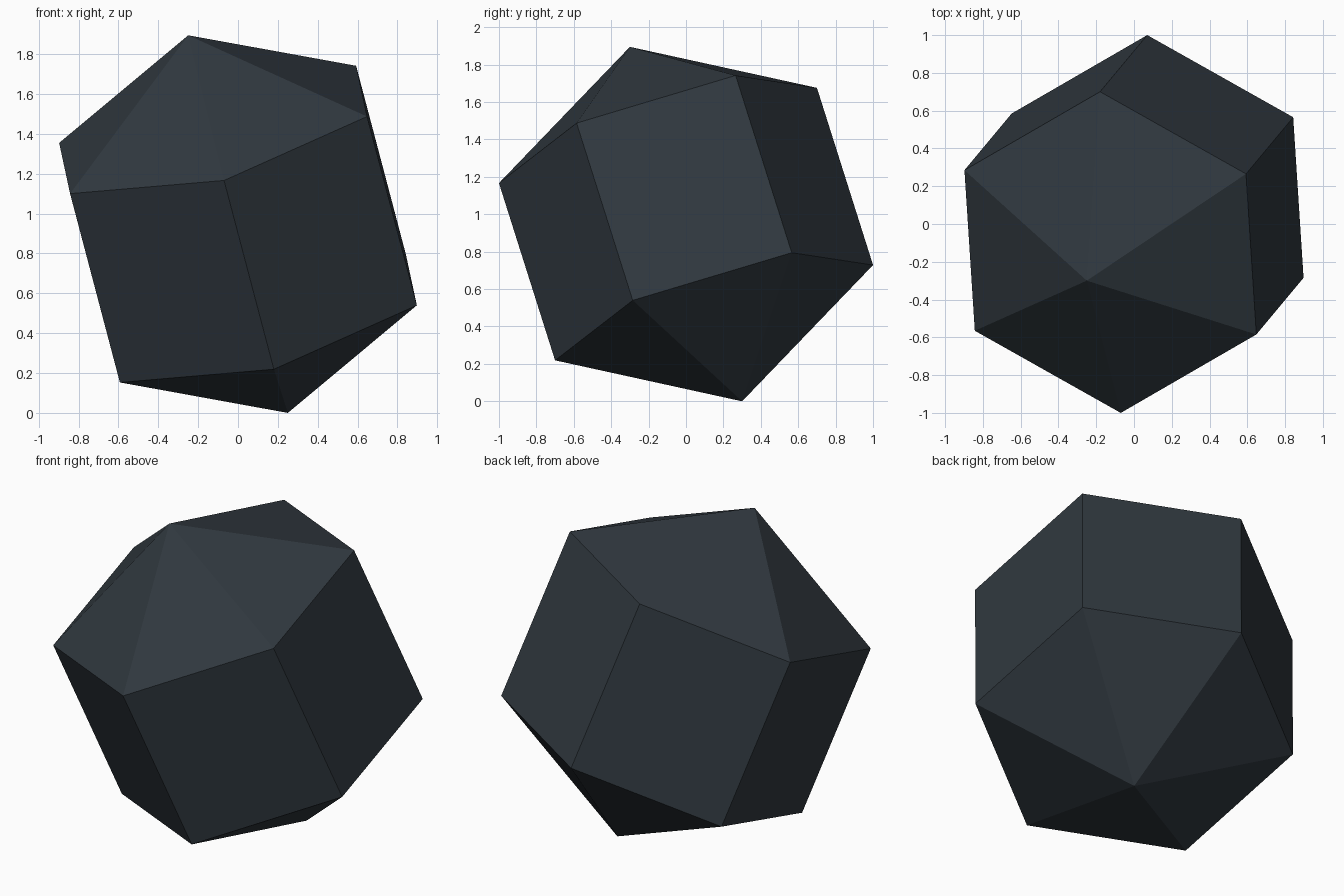
import bpy
import bmesh
from math import radians
from mathutils import Matrix, Vector

cube = bpy.data.objects.get("Cube")
if cube:
    bpy.data.objects.remove(cube, do_unlink=True)

# Dark slate material
slate = bpy.data.materials.new("dark slate")
slate.use_nodes = True
colour = (0.03, 0.04, 0.05, 1)
slate.diffuse_color = colour
slate.node_tree.nodes["Principled BSDF"].inputs["Base Color"].default_value = colour

# Tilted frame: long axis and the direction of one prism corner
axis = Vector((-0.25, -0.30, 0.9475))
corner = Vector((0.055, -0.85, -0.255))
corner -= corner.project(axis)
centre = Vector((0, 0, axis.z))
SIDES = 6

# Six-sided prism with a pointed cap at each end
bm = bmesh.new()
rings, tips = [], []
for end in (-1, 1):
    middle = centre + axis * end / 2
    rings.append([bm.verts.new(middle + Matrix.Rotation(radians(360 * i / SIDES), 3, axis) @ corner)
                  for i in range(SIDES)])
    tips.append(bm.verts.new(centre + axis * end))

low, high = rings
for i in range(SIDES):
    j = (i + 1) % SIDES
    bm.faces.new((low[i], low[j], high[j], high[i]))
    bm.faces.new((high[i], high[j], tips[1]))
    bm.faces.new((low[j], low[i], tips[0]))
bmesh.ops.recalc_face_normals(bm, faces=bm.faces)

mesh = bpy.data.meshes.new("faceted_stone")
bm.to_mesh(mesh)
bm.free()
mesh.materials.append(slate)
stone = bpy.data.objects.new("faceted_stone", mesh)
bpy.context.collection.objects.link(stone)
